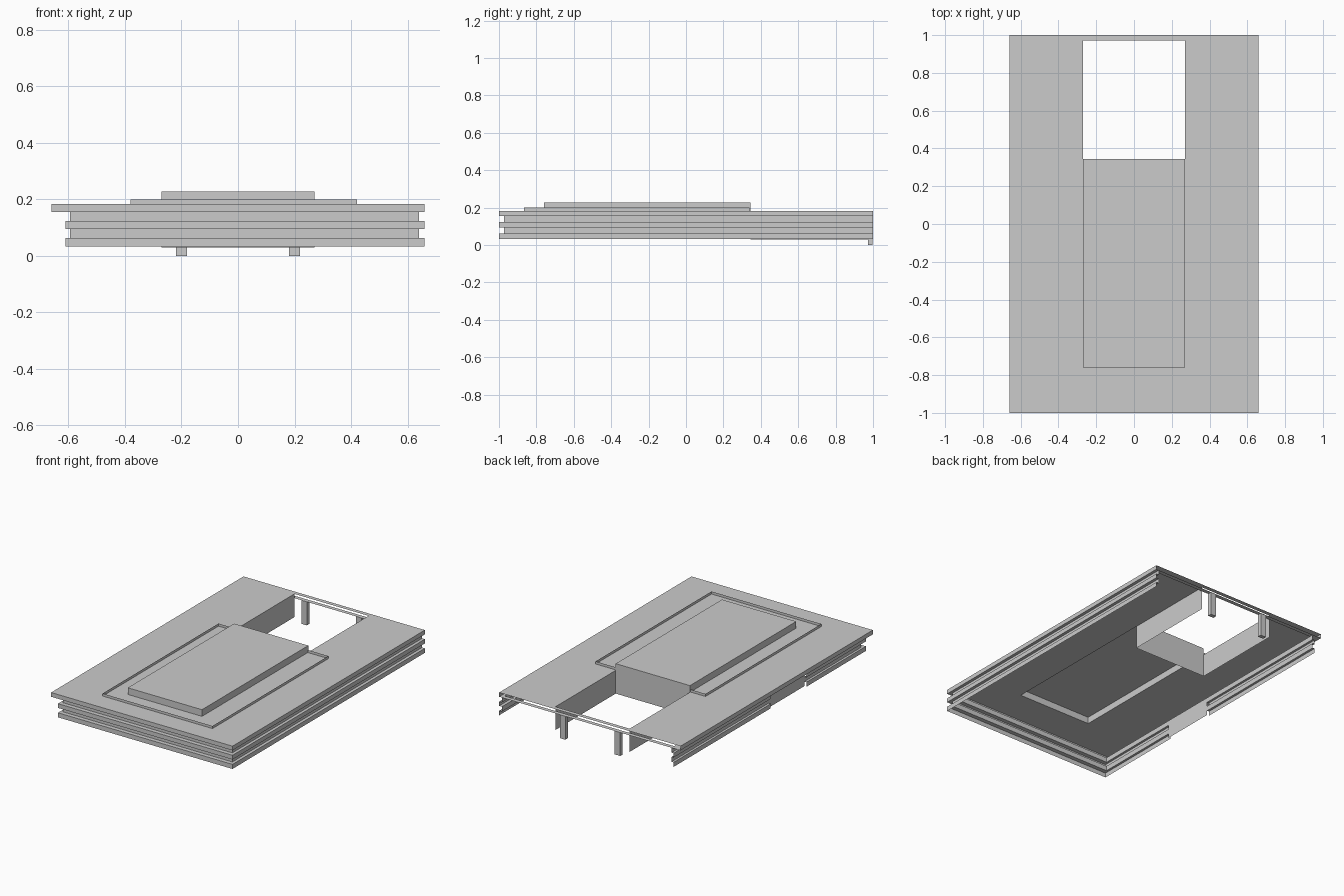
import bpy, bmesh

if "Cube" in bpy.data.objects:
    bpy.data.objects.remove(bpy.data.objects["Cube"])


def sheet(name, quads):
    """Build one object from a list of four-corner faces."""
    bm = bmesh.new()
    for q in quads:
        bm.faces.new([bm.verts.new(p) for p in q])
    bmesh.ops.remove_doubles(bm, verts=bm.verts, dist=1e-4)
    bmesh.ops.recalc_face_normals(bm, faces=bm.faces)
    me = bpy.data.meshes.new(name)
    bm.to_mesh(me)
    bm.free()
    ob = bpy.data.objects.new(name, me)
    bpy.context.collection.objects.link(ob)
    return ob


def flat(x0, x1, y0, y1, z):
    return [(x0, y0, z), (x1, y0, z), (x1, y1, z), (x0, y1, z)]


def walls(path, z0, z1):
    """Vertical faces along a plan path."""
    return [[(*a, z0), (*b, z0), (*b, z1), (*a, z1)]
            for a, b in zip(path, path[1:])]


def rect(x0, x1, y0, y1):
    return [(x0, y0), (x1, y0), (x1, y1), (x0, y1), (x0, y0)]


X, BX, BF, BB, CY = 0.66, 0.27, -0.76, 0.345, 0.972
ROOF, SOFFIT, TOP, BASE = 0.183, 0.155, 0.227, 0.033
GAP0, GAP1 = -0.38, -0.01

# Roof sheet, open under the upper block and over the courtyard
sheet("roof", [flat(-X, -BX, -1, 1, ROOF), flat(BX, X, -1, 1, ROOF),
               flat(-BX, BX, -1, BF, ROOF), flat(-BX, BX, CY, 1, ROOF)])

# Stepped facade on the left, front and right: roof edge, then bands and recesses
outer = (-0.61, X, -1)
inner = (-0.595, 0.64, -0.972)
rings = [(-X, X, -1, ROOF), (-X, X, -1, SOFFIT)]
for form, hi, lo in ((inner, SOFFIT, 0.123), (outer, 0.123, 0.095),
                     (inner, 0.095, 0.063), (outer, 0.063, BASE)):
    rings += [(*form, hi), (*form, lo)]


def ring(xl, xr, yf, z):
    return [(xl, 1, z), (xl, GAP1, z), (xl, GAP0, z), (xl, yf, z),
            (xr, yf, z), (xr, 1, z)]


faces = []
for level, (a, b) in enumerate(zip(rings, rings[1:])):
    a, b = ring(*a), ring(*b)
    for i in range(5):
        if i == 1 and level > 1:      # plain panel interrupts the left bands
            continue
        faces.append([a[i], a[i + 1], b[i + 1], b[i]])
sheet("banded_facade", faces)
sheet("side_panel", walls([(inner[0], GAP0), (inner[0], GAP1)], BASE, SOFFIT))

# Soffit strip along the open back
sheet("back_soffit", [flat(-0.595, 0.64, CY, 1, SOFFIT)])

# Upper block, hollow underneath
sheet("upper_block", walls(rect(-BX, BX, BF, BB), ROOF, TOP)
      + [flat(-BX, BX, BF, BB, TOP)])

# Low parapet around the block
sheet("parapet", walls([(-BX, 0.34), (-0.38, 0.34), (-0.38, -0.865),
                        (0.42, -0.865), (0.42, 0.34), (BX, 0.34)], ROOF, 0.2))

# Courtyard walls, open to the back
sheet("courtyard_walls", walls([(-BX, CY), (-BX, BB), (BX, BB), (BX, CY)],
                               0.03, ROOF))

# Two posts carrying the back strip
for side, x in (("left", -0.2), ("right", 0.2)):
    sheet(side + "_post", walls(rect(x - 0.02, x + 0.02, CY, 0.998), 0, SOFFIT)
          + [flat(x - 0.02, x + 0.02, CY, 0.998, 0)])
